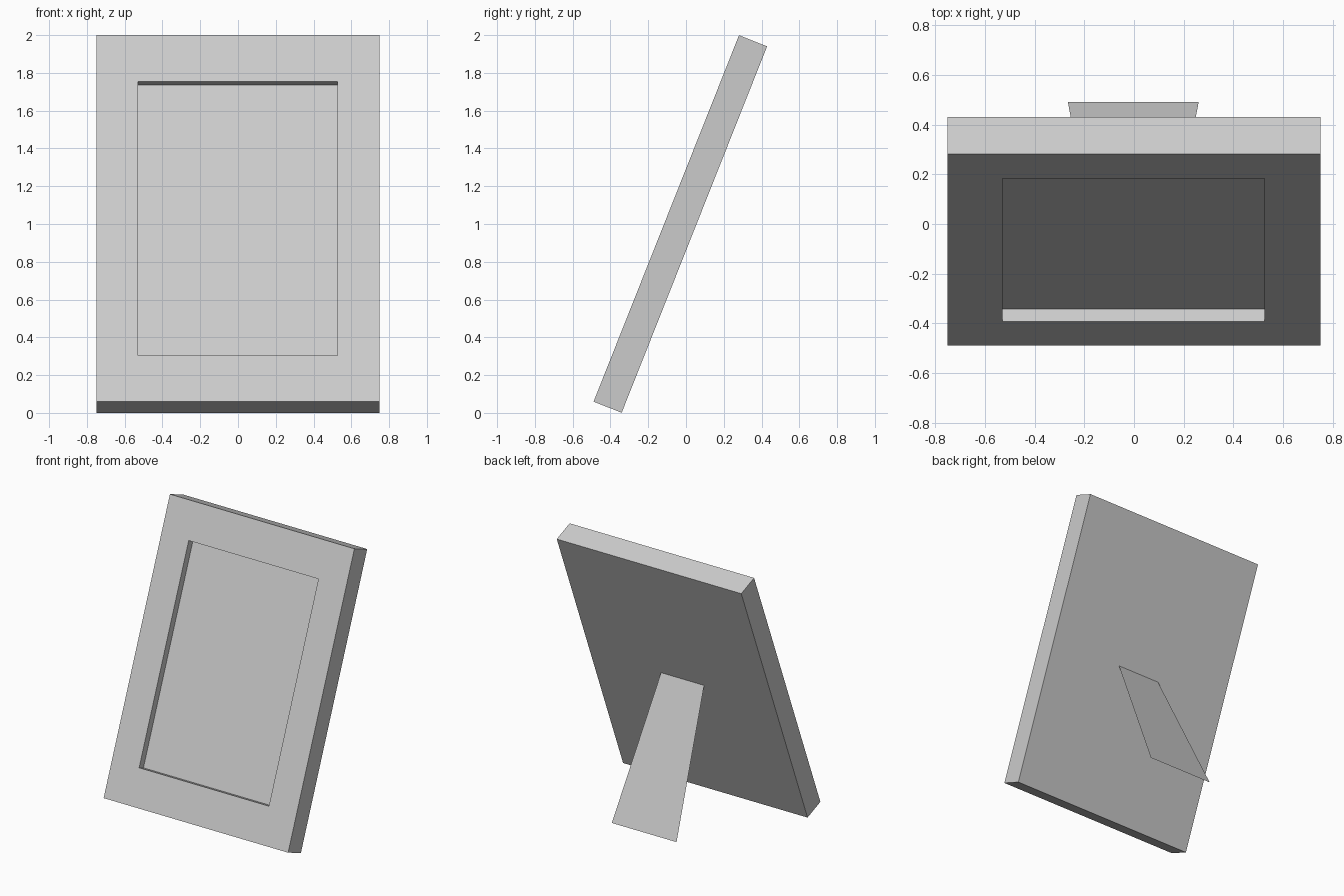
import bpy, bmesh, math
from mathutils import Matrix, Vector

if "Cube" in bpy.data.objects:
    bpy.data.objects.remove(bpy.data.objects["Cube"])

W, H, T = 1.5, 2.087, 0.16           # frame width, length, thickness
OPEN_W, OPEN_H, DEPTH = 1.055, 1.56, 0.054
LEAN = math.atan2(0.77, 1.94)        # backward tilt


def add_object(name, bm):
    mesh = bpy.data.meshes.new(name)
    bm.to_mesh(mesh)
    bm.free()
    obj = bpy.data.objects.new(name, mesh)
    bpy.context.collection.objects.link(obj)
    return obj


# Picture frame: slab with a shallow recessed picture area in its front face
bm = bmesh.new()
bmesh.ops.create_cube(bm, size=1)
bmesh.ops.scale(bm, vec=(W, T, H), verts=bm.verts)
bm.normal_update()
front = min(bm.faces, key=lambda f: f.calc_center_median().y)
bmesh.ops.inset_individual(bm, faces=[front], thickness=0.2)
for v in front.verts:
    v.co.x = math.copysign(OPEN_W / 2, v.co.x) - 0.002
    v.co.z = math.copysign(OPEN_H / 2, v.co.z)
floor = bmesh.ops.extrude_discrete_faces(bm, faces=[front])["faces"][0]
bmesh.ops.translate(bm, vec=(0, DEPTH, 0), verts=floor.verts)
bmesh.ops.recalc_face_normals(bm, faces=bm.faces)
bm.transform(Matrix.Translation((-0.0, -0.03, 1.0)) @ Matrix.Rotation(-LEAN, 4, 'X'))
add_object("picture_frame", bm)

# Back stand: thin tapered sheet reaching from the back face to the ground
bm = bmesh.new()
cx = -0.003
corners = [(cx - 0.175, 0.044, 0.966), (cx + 0.175, 0.044, 0.966),
           (cx + 0.263, 0.49, 0.008), (cx - 0.263, 0.49, 0.008)]
face = bm.faces.new([bm.verts.new(c) for c in corners])
face.normal_update()
if face.normal.dot(Vector((0, 1, 0))) < 0:
    face.normal_flip()
add_object("back_stand", bm)
